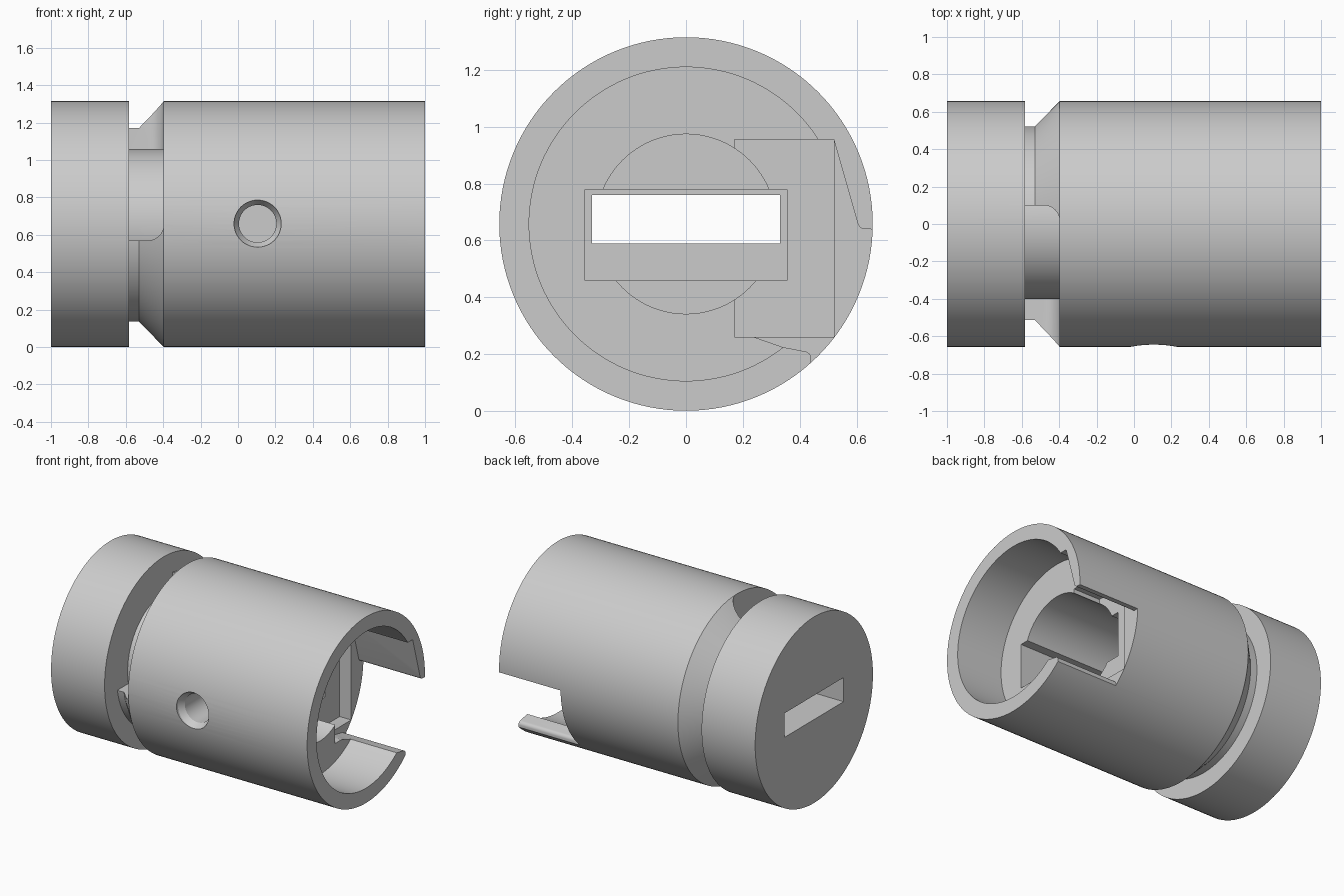
import bpy, bmesh, math
from mathutils import Vector, Matrix

CZ = 0.658   # height of the barrel axis
R = 0.657    # outer radius

old = bpy.data.objects.get("Cube")
if old:
    bpy.data.objects.remove(old, do_unlink=True)

grey = bpy.data.materials.new("plain grey")
grey.use_nodes = True
grey.diffuse_color = (0.6, 0.6, 0.6, 1)
grey.node_tree.nodes["Principled BSDF"].inputs["Base Color"].default_value = (0.6, 0.6, 0.6, 1)


def finish(bm, name):
    bmesh.ops.remove_doubles(bm, verts=bm.verts, dist=1e-5)
    bmesh.ops.recalc_face_normals(bm, faces=bm.faces)
    mesh = bpy.data.meshes.new(name)
    bm.to_mesh(mesh)
    bm.free()
    mesh.materials.append(grey)
    obj = bpy.data.objects.new(name, mesh)
    bpy.context.scene.collection.objects.link(obj)
    return obj


def lathe(name, profile, origin, axis, side, steps):
    """Revolve (distance along axis, radius) points about an axis."""
    bm = bmesh.new()
    axis, side, origin = Vector(axis), Vector(side), Vector(origin)
    verts = [bm.verts.new(origin + axis * a + side * r) for a, r in profile]
    edges = [bm.edges.new(p) for p in zip(verts, verts[1:])]
    bmesh.ops.spin(bm, geom=verts + edges, cent=origin, axis=axis,
                   angle=math.tau, steps=steps)
    return finish(bm, name)


def prism(name, outline, direction, start, end):
    """Extrude an outline along x, y or z; the outline uses the other two."""
    bm = bmesh.new()
    k = "xyz".index(direction)
    points = []
    for p in outline:
        p = list(p)
        p.insert(k, start)
        points.append(bm.verts.new(p))
    face = bm.faces.new(points)
    out = bmesh.ops.extrude_face_region(bm, geom=[face])
    shift = Vector((0, 0, 0))
    shift[k] = end - start
    bmesh.ops.translate(bm, vec=shift,
                        verts=[g for g in out["geom"] if isinstance(g, bmesh.types.BMVert)])
    return finish(bm, name)


def rect(a0, a1, b0, b1):
    return [(a0, b0), (a1, b0), (a1, b1), (a0, b1)]


def arc(cx, cy, r, a0, a1, n=8):
    angles = [math.radians(a0 + (a1 - a0) * i / n) for i in range(n + 1)]
    return [(cx + r * math.cos(a), cy + r * math.sin(a)) for a in angles]


def combine(target, cutter, operation="DIFFERENCE"):
    mod = target.modifiers.new("cut", "BOOLEAN")
    mod.operation, mod.solver, mod.object = operation, "EXACT", cutter
    bpy.context.view_layer.update()
    deps = bpy.context.evaluated_depsgraph_get()
    mesh = bpy.data.meshes.new_from_object(target.evaluated_get(deps))
    target.modifiers.clear()
    target.data = mesh
    bpy.data.objects.remove(cutter, do_unlink=True)


# Barrel with ring groove, open cup and inner round bore
barrel = lathe("barrel", [(-1, 0), (-1, R), (-.582, R), (-.582, .522), (-.53, .522),
                          (-.397, R), (1, R), (1, .552), (.64, .552), (.64, .316),
                          (-.4, .316), (-.4, 0)],
               (0, 0, CZ), (1, 0, 0), (0, 0, 1), 128)

# Deeper quarter of the groove, with rounded ends
x0, x1, r = -.582, -.397, .085
quarter = prism("quarter_cutter", [(x0, -.9), (x1, -.9)] + arc(x1 - r, .1 - r, r, 0, 90)
                + [(x0, .1)], "z", .3, 1.6)
ledge = prism("ledge_cutter", [(x0, 1.5), (x0, .57)] + arc(x1 - r, .57 + r, r, -90, 0)
              + [(x1, 1.5)], "y", -.8, .4)
combine(quarter, ledge, "INTERSECT")
core = lathe("core_cutter", [(-.8, 0), (-.8, .4), (-.2, .4), (-.2, 0)],
             (0, 0, CZ), (1, 0, 0), (0, 0, 1), 128)
combine(quarter, core)
combine(barrel, quarter)

# Rectangular pocket and the slot through the closed end
combine(barrel, prism("pocket_cutter", rect(-.355, .355, .46, .78), "x", -.42, .8))
combine(barrel, prism("slot_cutter", rect(-.33, .33, .59, .76), "x", -1.2, -.2))

# Side recess and the window with rounded lips
combine(barrel, prism("recess_cutter", rect(.17, .52, .26, .955), "x", .43, 1.2))
window = [(.3, .955), (.52, .955)] + arc(.63, .667, .027, 195, 280) \
    + [(.7, .637), (.9, .6), (.9, .0), (.44, .0)] + arc(.415, .185, .025, 0, 80) \
    + [(.34, .225), (.24, .26), (.24, .5)]
combine(barrel, prism("window_cutter", window, "x", .52, 1.3))

# Countersunk screw hole in the front
combine(barrel, lathe("screw_cutter", [(-.8, 0), (-.8, .126), (-.64, .126), (-.6, .1),
                                       (-.2, .1), (-.2, 0)],
                      (.105, 0, .66), (0, 1, 0), (1, 0, 0), 48))

# Smooth round walls, sharp edges
bpy.ops.object.select_all(action="DESELECT")
barrel.select_set(True)
bpy.context.view_layer.objects.active = barrel
bpy.ops.object.shade_smooth_by_angle(angle=math.radians(25))
